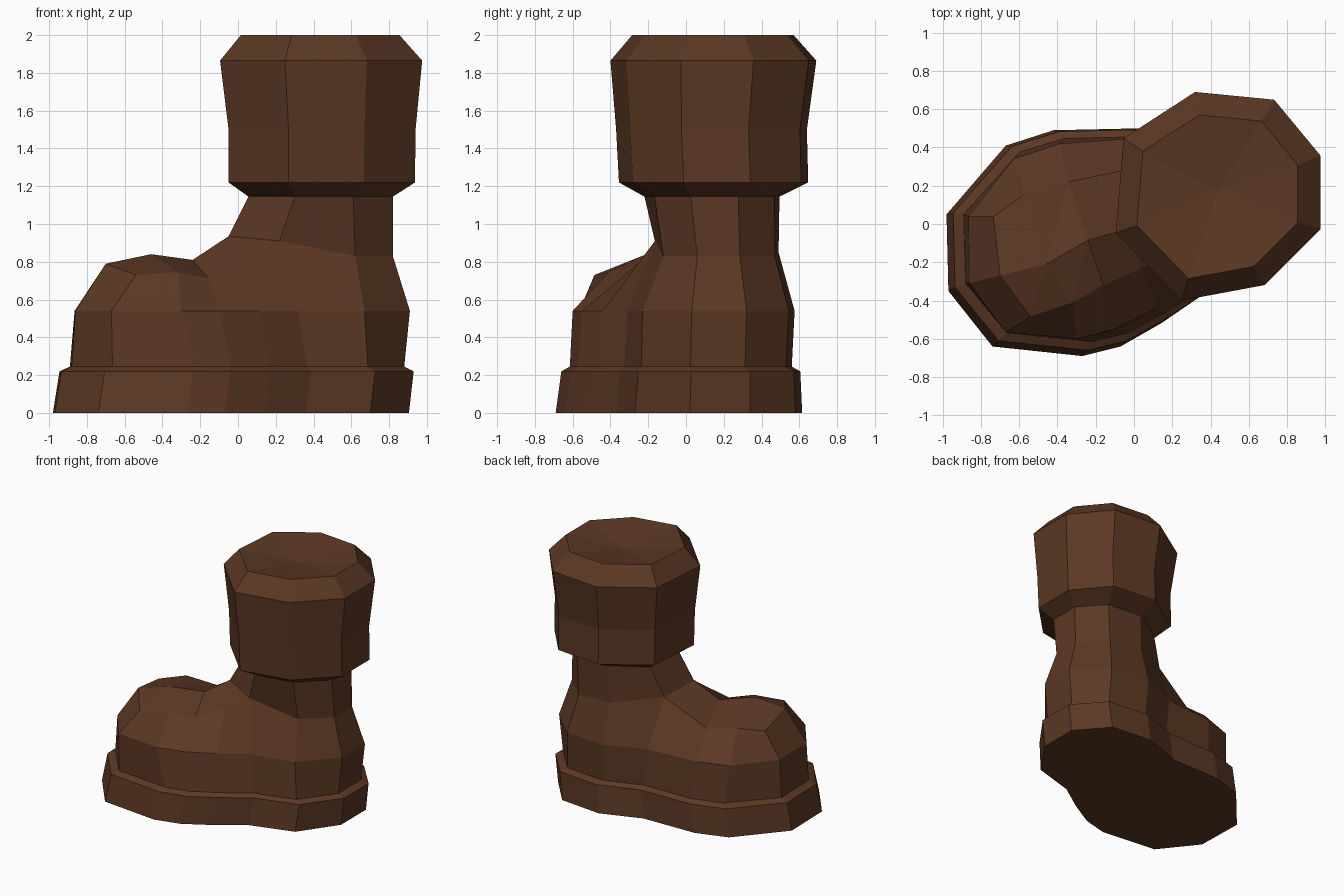
import bpy
import bmesh

if "Cube" in bpy.data.objects:
    bpy.data.objects.remove(bpy.data.objects["Cube"])

leather = bpy.data.materials.new("brown leather")
leather.diffuse_color = (0.105, 0.039, 0.017, 1)
leather.use_nodes = True
leather.node_tree.nodes["Principled BSDF"].inputs["Base Color"].default_value = leather.diffuse_color

# Footprint outline and cuff outline, both counter-clockwise seen from above
FOOT = [(-.98, .05), (-.97, -.35), (-.74, -.64), (-.27, -.69), (-.07, -.64),
        (.14, -.52), (.36, -.37), (.70, -.27), (.905, .02), (.905, .34),
        (.70, .58), (.35, .615), (.03, .50), (-.42, .49), (-.67, .41)]
CUFF = [(-.09, -.04), (.25, -.39), (.68, -.31), (.97, -.02),
        (.97, .36), (.73, .65), (.32, .69), (-.05, .45)]


def fit(outline, x0, x1, y0, y1, z):
    """Stretch an outline to the given bounds at height z."""
    xs, ys = [p[0] for p in outline], [p[1] for p in outline]
    sx = (x1 - x0) / (max(xs) - min(xs))
    sy = (y1 - y0) / (max(ys) - min(ys))
    return [(x0 + (x - min(xs)) * sx, y0 + (y - min(ys)) * sy, z) for x, y in outline]


def loft(bm, rings):
    """Join rings of points with quads, returning the vertex rings."""
    vr = [[bm.verts.new(p) for p in r] for r in rings]
    for a, b in zip(vr, vr[1:]):
        n = len(a)
        for i in range(n):
            j = (i + 1) % n
            bm.faces.new((a[i], a[j], b[j], b[i]))
    return vr


def finish(bm, name):
    me = bpy.data.meshes.new(name)
    bm.to_mesh(me)
    bm.free()
    me.materials.append(leather)
    bpy.context.collection.objects.link(bpy.data.objects.new(name, me))


# Sole with the narrow welt ledge on top
welt = fit(FOOT, -.89, .88, -.615, .56, .245)
bm = bmesh.new()
rings = loft(bm, [fit(FOOT, -.98, .905, -.69, .615, 0),
                  fit(FOOT, -.945, .93, -.66, .605, .22), welt])
bm.faces.new(rings[0][::-1])
finish(bm, "sole")

# Foot upper: side walls, then a shoulder ring, a ridge and the ankle
WALL = [(-.865, .04), (-.86, -.31), (-.67, -.565), (-.30, -.60), (-.10, -.55),
        (.12, -.44), (.32, -.31), (.67, -.23), (.91, .03), (.91, .32),
        (.68, .545), (.34, .575), (.03, .45), (-.39, .42), (-.63, .34)]
wall = [(x, y, .54) for x, y in WALL]
shoulder = [(-.735, .04, .735), (-.70, -.27, .79), (-.54, -.485, .73),
            (-.32, -.41, .745), (-.16, -.32, .715), (.04, -.23, .81),
            (.22, -.165, .91), (.62, -.12, .83), (.82, .06, .83),
            (.82, .285, .83), (.63, .47, .83), (.34, .49, .85),
            (-.01, .29, .91), (-.34, .22, .72), (-.57, .157, .76)]
ankle = fit(CUFF, .055, .82, -.22, .495, 1.145)
bm = bmesh.new()
s = loft(bm, [welt, wall, shoulder])[-1]
a, b, c = [bm.verts.new(p) for p in
           ((-.46, -.21, .84), (-.24, -.085, .81), (-.05, -.03, .935))]
for f in ((s[1], s[2], a), (s[2], s[3], a), (s[3], b, a), (s[3], s[4], b),
          (s[4], s[5], c, b), (s[5], s[6], c), (s[0], s[1], s[14]),
          (s[14], s[1], a), (s[13], s[14], a), (s[13], a, b),
          (s[12], s[13], b, c)):
    bm.faces.new(f)
low = [c] + s[6:13]
top = [bm.verts.new(p) for p in ankle]
for i in range(8):
    j = (i + 1) % 8
    bm.faces.new((low[i], low[j], top[j], top[i]))
finish(bm, "foot_upper")

# Flared cuff with a bevelled rim and shallow dished top
bm = bmesh.new()
rim = loft(bm, [ankle,
                fit(CUFF, -.05, .937, -.355, .647, 1.22),
                fit(CUFF, -.05, .94, -.37, .64, 1.5),
                fit(CUFF, -.095, .975, -.40, .69, 1.865),
                fit(CUFF, .015, .855, -.285, .57, 2.0)])[-1]
mid = bm.verts.new((.44, .17, 1.94))
for i in range(8):
    bm.faces.new((rim[i], rim[(i + 1) % 8], mid))
finish(bm, "cuff")
